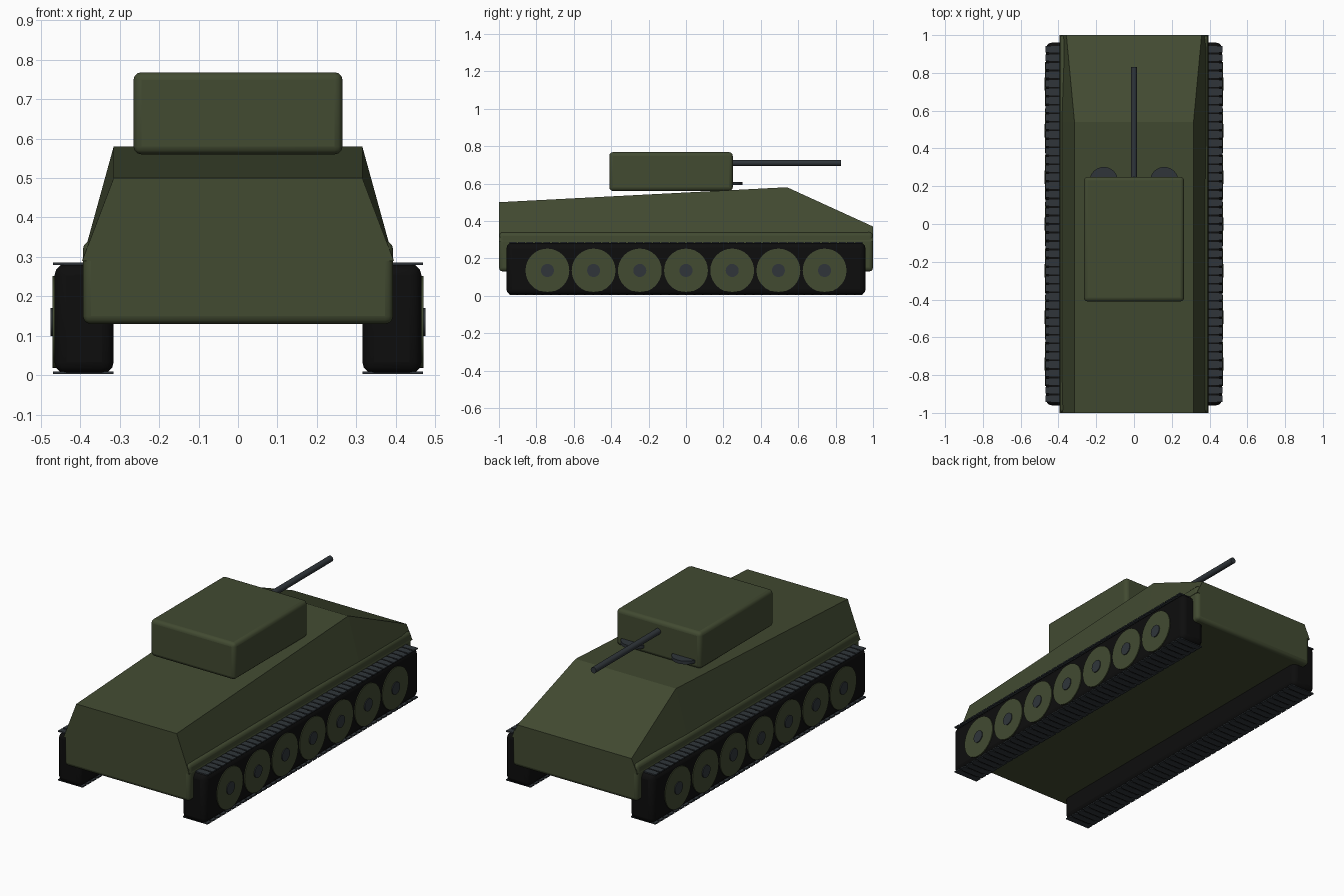
import bpy, bmesh
from math import pi
from mathutils import Matrix, Vector

cube = bpy.data.objects.get("Cube")
if cube:
    bpy.data.objects.remove(cube, do_unlink=True)


def material(name, rgb):
    m = bpy.data.materials.new(name)
    m.use_nodes = True
    m.diffuse_color = (*rgb, 1)
    m.node_tree.nodes["Principled BSDF"].inputs["Base Color"].default_value = (*rgb, 1)
    return m


GREEN = material("olive green", (0.054, 0.069, 0.031))
SLATE = material("slate metal", (0.029, 0.036, 0.042))
BLACK = material("black rubber", (0.004, 0.004, 0.004))


def finish(name, bm, mat, bevel=0, smooth=False):
    bmesh.ops.recalc_face_normals(bm, faces=bm.faces[:])
    mesh = bpy.data.meshes.new(name)
    bm.to_mesh(mesh)
    bm.free()
    mesh.materials.append(mat)
    obj = bpy.data.objects.new(name, mesh)
    bpy.context.collection.objects.link(obj)
    if bevel:
        mod = obj.modifiers.new("Bevel", "BEVEL")
        mod.width, mod.segments = bevel, 3
    if smooth or bevel:
        bpy.ops.object.select_all(action="DESELECT")
        obj.select_set(True)
        bpy.context.view_layer.objects.active = obj
        bpy.ops.object.shade_smooth_by_angle(angle=pi / 6)
    return obj


def add_box(bm, low, high):
    low, high = Vector(low), Vector(high)
    mat = Matrix.Translation((low + high) / 2) @ Matrix.Diagonal((*(high - low), 1))
    bmesh.ops.create_cube(bm, size=1, matrix=mat)


def box(name, low, high, mat, bevel=0):
    bm = bmesh.new()
    add_box(bm, low, high)
    return finish(name, bm, mat, bevel)


def cylinder(name, centre, radius, depth, axis, mat, sides=32):
    bm = bmesh.new()
    turn = Vector((0, 0, 1)).rotation_difference(Vector(axis)).to_matrix().to_4x4()
    bmesh.ops.create_cone(bm, cap_ends=True, segments=sides, radius1=radius, radius2=radius,
                          depth=depth, matrix=Matrix.Translation(centre) @ turn)
    return finish(name, bm, mat, smooth=True)


# Hull: rounded lower tub and sloped upper armour lofted through three sections
box("lower_hull", (-0.393, -1, 0.13), (0.393, 1, 0.34), GREEN, 0.02)
bm = bmesh.new()
sections = []
for y, half_top, top in ((-1, 0.315, 0.5), (0.54, 0.315, 0.58), (1, 0.358, 0.37)):
    outline = ((-0.395, 0.29), (-half_top, top), (half_top, top), (0.395, 0.29))
    sections.append([bm.verts.new((x, y, z)) for x, z in outline])
for a, b in zip(sections, sections[1:]):
    for i in range(4):
        j = (i + 1) % 4
        bm.faces.new((a[i], a[j], b[j], b[i]))
bm.faces.new(sections[0])
bm.faces.new(sections[-1])
finish("upper_hull", bm, GREEN)

# Turret with gun and two small discs at its front edge
box("turret", (-0.265, -0.41, 0.56), (0.265, 0.25, 0.768), GREEN, 0.02)
cylinder("gun_barrel", (0, 0.515, 0.71), 0.017, 0.63, (0, 1, 0), SLATE, 20)
for side, label in ((1, "left"), (-1, "right")):
    cylinder(label + "_turret_disc", (side * 0.16, 0.227, 0.6), 0.075, 0.018, (0, 0, 1), SLATE)

# Running gear on each side
for side, label in ((1, "left"), (-1, "right")):
    inner, outer = sorted((side * 0.315, side * 0.465))
    box(label + "_track", (inner, -0.96, 0.004), (outer, 0.96, 0.283), BLACK, 0.03)

    # Tread plates along the upper and lower runs
    bm = bmesh.new()
    inner, outer = sorted((side * 0.315, side * 0.469))
    count = 42
    for i in range(count):
        y = -0.925 + 1.85 * i / (count - 1)
        for z in (0.003, 0.279):
            add_box(bm, (inner, y - 0.018, z), (outer, y + 0.018, z + 0.007))
    finish(label + "_tread_plates", bm, SLATE)

    # Seven road wheels with hubs
    for i in range(7):
        y = (i - 3) * 0.247
        cylinder(f"{label}_wheel_{i + 1}", (side * 0.445, y, 0.135), 0.117, 0.05, (1, 0, 0), GREEN)
        cylinder(f"{label}_hub_{i + 1}", (side * 0.45, y, 0.135), 0.035, 0.05, (1, 0, 0), SLATE, 20)
